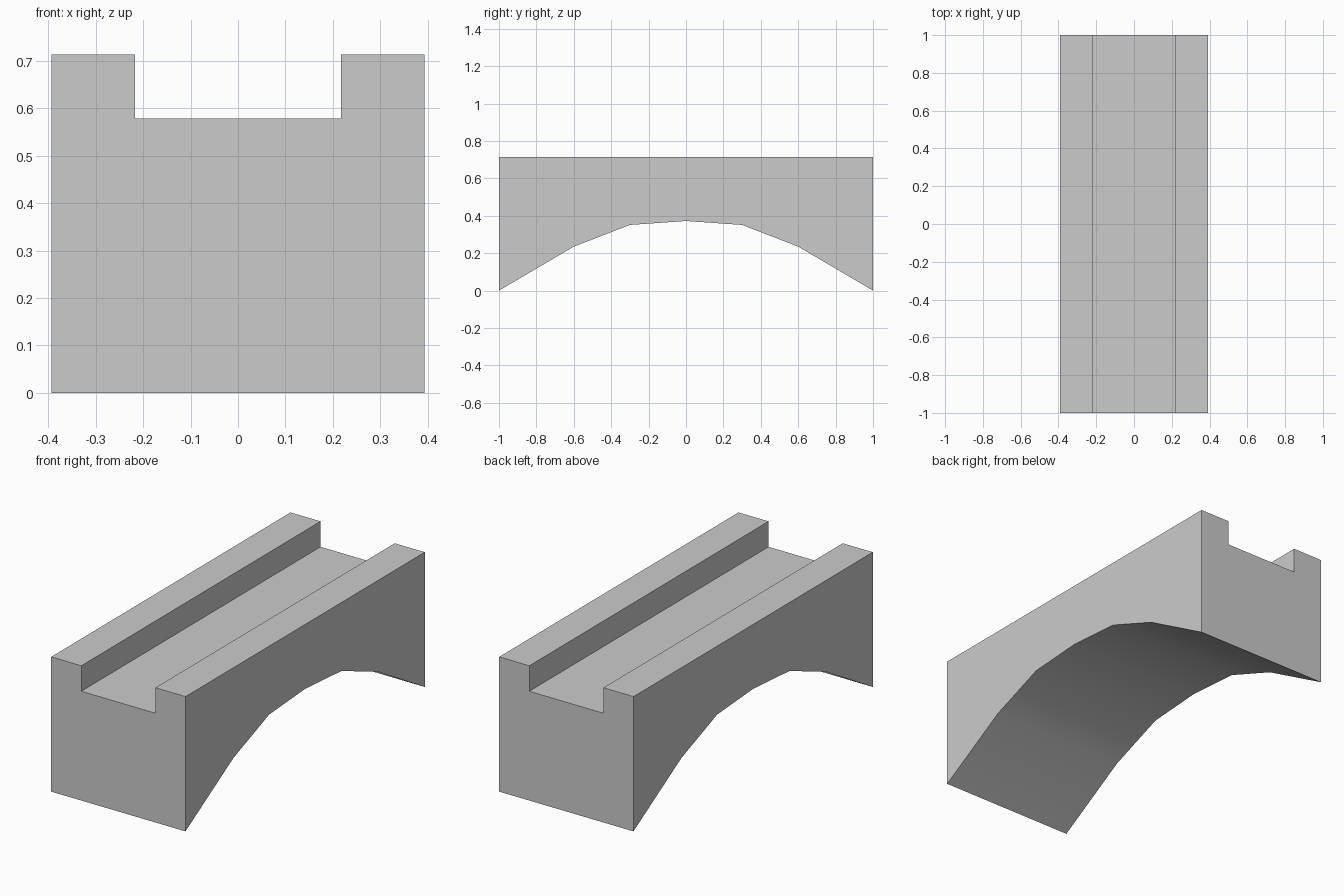
import bpy
import bmesh

if "Cube" in bpy.data.objects:
    bpy.data.objects.remove(bpy.data.objects["Cube"])

HALF_WIDTH, HALF_CHANNEL = 0.393, 0.217
TOP, FLOOR = 0.713, 0.578

# Arch underside: height at each station along the span, mirrored about y = 0
half_arch = [(0.3, 0.351), (0.6, 0.235), (1.0, 0.0)]
arch = [(-y, z) for y, z in reversed(half_arch)] + [(0.0, 0.372)] + half_arch


# Channelled cross-section whose underside follows the arch
def section(y, base):
    right = [(HALF_WIDTH, base), (HALF_WIDTH, TOP),
             (HALF_CHANNEL, TOP), (HALF_CHANNEL, FLOOR)]
    outline = right + [(-x, z) for x, z in reversed(right)]
    return [(x, y, z) for x, z in outline]


# Loft the sections into one solid bridge span
bm = bmesh.new()
rings = [[bm.verts.new(p) for p in section(y, z)] for y, z in arch]
for a, b in zip(rings, rings[1:]):
    for i in range(len(a)):
        j = (i + 1) % len(a)
        bm.faces.new((a[i], a[j], b[j], b[i]))
bm.faces.new(rings[0])
bm.faces.new(rings[-1])
bmesh.ops.recalc_face_normals(bm, faces=bm.faces)

mesh = bpy.data.meshes.new("arch_bridge_span")
bm.to_mesh(mesh)
bm.free()
span = bpy.data.objects.new("arch_bridge_span", mesh)
bpy.context.collection.objects.link(span)

# Smooth arch underside, crisp edges everywhere else
bpy.context.view_layer.objects.active = span
span.select_set(True)
bpy.ops.object.shade_smooth_by_angle(angle=0.55)
